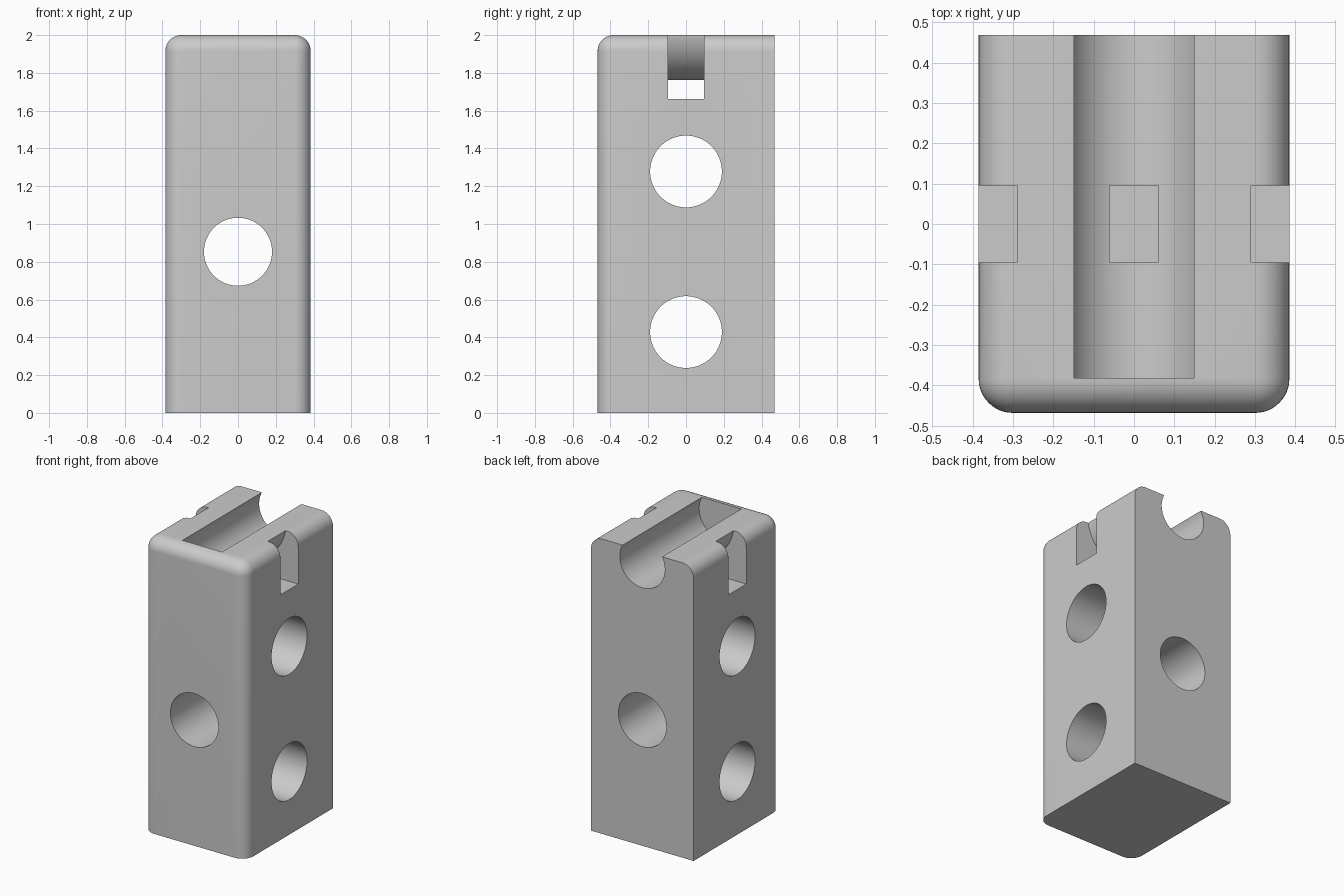
import bpy
import bmesh
from math import sin, cos, asin, pi
from mathutils import Vector

cube = bpy.data.objects.get("Cube")
if cube:
    bpy.data.objects.remove(cube, do_unlink=True)

HALF_X, HALF_Y, HEIGHT, ROUND = 0.385, 0.468, 2.0, 0.085

grey = bpy.data.materials.new("plain_grey")
grey.use_nodes = True
colour = (0.6, 0.6, 0.6, 1)
grey.diffuse_color = colour
grey.node_tree.nodes["Principled BSDF"].inputs["Base Color"].default_value = colour


def add_object(name, bm):
    bmesh.ops.recalc_face_normals(bm, faces=bm.faces)
    mesh = bpy.data.meshes.new(name)
    bm.to_mesh(mesh)
    bm.free()
    mesh.materials.append(grey)
    obj = bpy.data.objects.new(name, mesh)
    bpy.context.collection.objects.link(obj)
    return obj


def arc(radius, z, start=0, end=2 * pi, steps=96):
    """Points (across, up) on an arc about (0, z)."""
    return [(radius * cos(a), z + radius * sin(a))
            for a in (start + (end - start) * i / steps for i in range(steps + 1))]


def prism(name, profile, axis, start, end):
    """Extrude an (across, up) profile along x or y."""
    bm = bmesh.new()
    if axis == "y":
        verts = [bm.verts.new((u, start, v)) for u, v in profile]
        move = Vector((0, end - start, 0))
    else:
        verts = [bm.verts.new((start, u, v)) for u, v in profile]
        move = Vector((end - start, 0, 0))
    face = bm.faces.new(verts)
    out = bmesh.ops.extrude_face_region(bm, geom=[face])["geom"]
    bmesh.ops.translate(bm, vec=move, verts=[v for v in out if isinstance(v, bmesh.types.BMVert)])
    return add_object(name, bm)


# Block: front corners and the front and side top edges are rounded
bm = bmesh.new()
bmesh.ops.create_cube(bm, size=1)
for v in bm.verts:
    v.co = Vector((v.co.x * 2 * HALF_X, v.co.y * 2 * HALF_Y, (v.co.z + 0.5) * HEIGHT))


def is_rounded(edge):
    a, b = (v.co for v in edge.verts)
    at_front = a.y < 0 and b.y < 0
    on_top = a.z > 1 and b.z > 1
    upright = a.z != b.z
    at_back = a.y > 0 and b.y > 0
    return (upright and at_front) or (on_top and not at_back)


bmesh.ops.bevel(bm, geom=[e for e in bm.edges if is_rounded(e)], offset=ROUND,
                segments=12, profile=0.5, affect="EDGES")
block = add_object("block", bm)

# Through holes: one front to back, two side to side
cutters = [prism("front_hole_cutter", arc(0.18, 0.853)[:-1], "y", -1, 1)]
for name, z in (("upper", 1.278), ("lower", 0.428)):
    cutters.append(prism(name + "_side_hole_cutter", arc(0.19, z)[:-1], "x", -1, 1))

# Round channel along the top, closed at the front
cutters.append(prism("channel_cutter", arc(0.169, 1.919)[:-1], "y", -0.382, 1))

# Strap slot passing under a round saddle
saddle_r, saddle_z, top = 0.294, 2.049, 2.04
tilt = asin((saddle_z - top) / saddle_r)
saddle = arc(saddle_r, saddle_z, -tilt, tilt - pi)
slot = [(-0.5, top), (-0.5, 1.663), (0.5, 1.663), (0.5, top)] + saddle
cutters.append(prism("strap_slot_cutter", slot, "y", -0.096, 0.096))

# Cut, then remove the helpers
for cutter in cutters:
    cutter.hide_render = True
    mod = block.modifiers.new(cutter.name, "BOOLEAN")
    mod.operation = "DIFFERENCE"
    mod.solver = "EXACT"
    mod.object = cutter
bpy.context.view_layer.objects.active = block
for mod in list(block.modifiers):
    bpy.ops.object.modifier_apply(modifier=mod.name)
for cutter in cutters:
    bpy.data.objects.remove(cutter, do_unlink=True)

bpy.ops.object.select_all(action="DESELECT")
block.select_set(True)
bpy.ops.object.shade_smooth_by_angle(angle=pi / 6)
